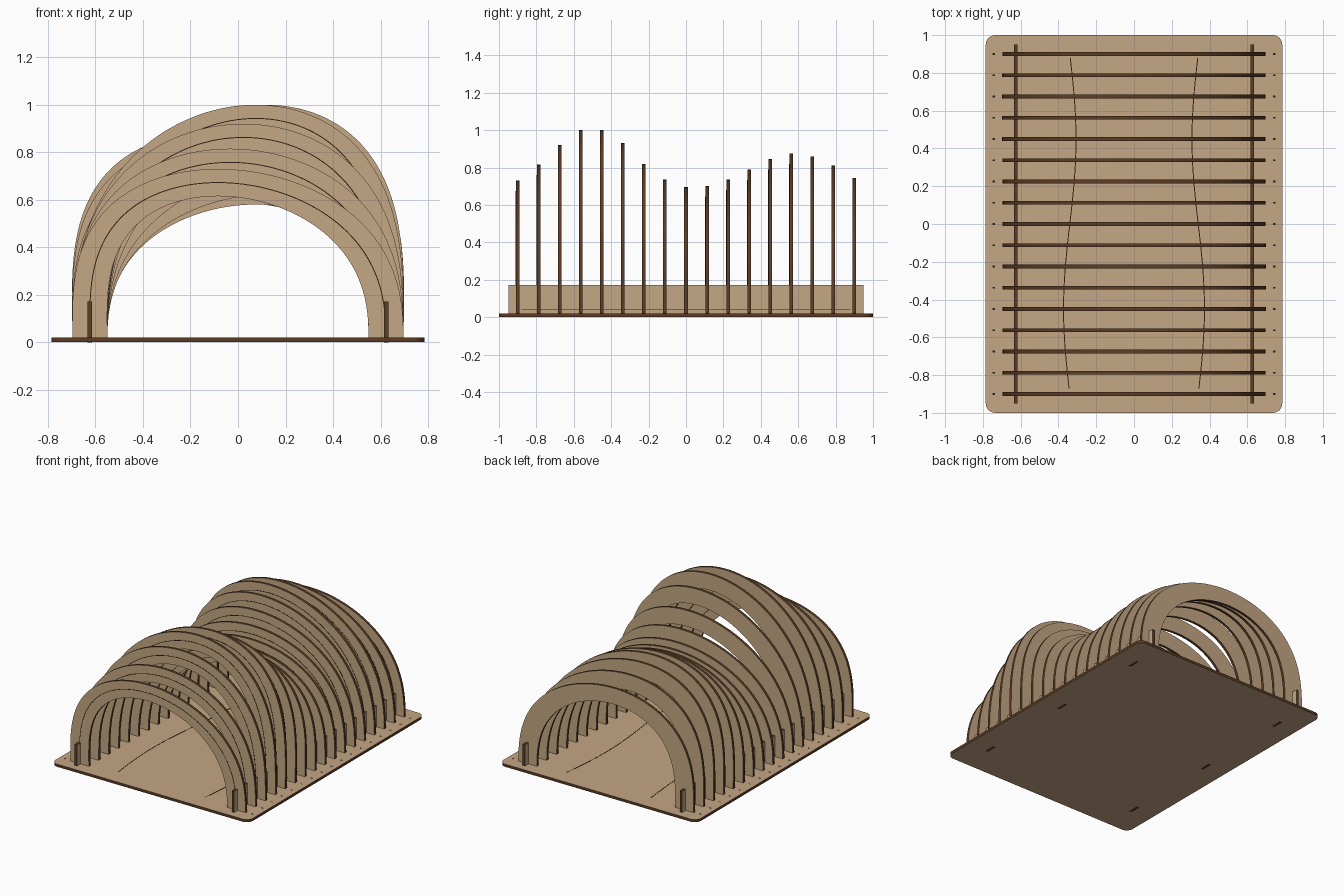
import bpy, bmesh, math

if "Cube" in bpy.data.objects:
    bpy.data.objects.remove(bpy.data.objects["Cube"])


def material(name, rgb):
    m = bpy.data.materials.new(name)
    m.diffuse_color = (*rgb, 1)
    m.use_nodes = True
    m.node_tree.nodes["Principled BSDF"].inputs["Base Color"].default_value = m.diffuse_color
    return m


WOOD = material("plywood_face", (0.55, 0.385, 0.227))
EDGE = material("burnt_edge", (0.105, 0.045, 0.018))
MARK = material("engraving", (0.03, 0.014, 0.007))

T = 0.019        # sheet thickness
FLOOR = 0.02     # top of the base plate
STEPS = 72


def finish(bm, name, mats, smooth=False):
    bmesh.ops.recalc_face_normals(bm, faces=bm.faces)
    me = bpy.data.meshes.new(name)
    ob = bpy.data.objects.new(name, me)
    bpy.context.collection.objects.link(ob)
    for m in mats:
        me.materials.append(m)
    # sheet faces keep slot 0, cut edges use slot 1
    if len(mats) > 1:
        axis = ob_axis[name.split(".")[0]]
        bm.normal_update()
        for f in bm.faces:
            f.material_index = 0 if abs(f.normal[axis]) > 0.9 else 1
    bm.to_mesh(me)
    bm.free()
    if smooth:
        bpy.ops.object.select_all(action='DESELECT')
        ob.select_set(True)
        bpy.context.view_layer.objects.active = ob
        bpy.ops.object.shade_smooth_by_angle(angle=math.radians(35))
    return ob


ob_axis = {"base_plate": 2, "rib": 1, "side_rail": 0}


def add_box(bm, lo, hi):
    v = [bm.verts.new((x, y, z)) for x in (lo[0], hi[0])
         for y in (lo[1], hi[1]) for z in (lo[2], hi[2])]
    for q in ((0, 1, 3, 2), (4, 6, 7, 5), (0, 4, 5, 1),
              (2, 3, 7, 6), (0, 2, 6, 4), (1, 5, 7, 3)):
        bm.faces.new([v[i] for i in q])


def add_band(bm, a, b, offset):
    """Closed solid between two matching paths, thickened by an offset vector."""
    def row(p, d):
        return [bm.verts.new([c + k * d for c, k in zip(q, offset)]) for q in p]
    rows = [row(a, 0), row(b, 0), row(b, 1), row(a, 1)]
    for i in range(len(a) - 1):
        for j in range(4):
            r, s = rows[j], rows[(j + 1) % 4]
            bm.faces.new((r[i], r[i + 1], s[i + 1], s[i]))
    bm.faces.new([r[0] for r in rows])
    bm.faces.new([r[-1] for r in reversed(rows)])


def arch(half, top, lean, y):
    """Leaning full arch from foot to foot."""
    pts = []
    for i in range(STEPS + 1):
        t = math.pi * i / STEPS
        s = max(math.sin(t), 0.0)
        pts.append((half * math.cos(t) + lean * s ** 1.4, y,
                    FLOOR + (top - FLOOR) * s ** 0.74))
    return pts


# base plate with rounded corners
bm = bmesh.new()
R, outline = 0.05, []
for cx, cy, a0 in ((1, 1, 0), (-1, 1, 90), (-1, -1, 180), (1, -1, 270)):
    for k in range(9):
        a = math.radians(a0 + k * 90 / 8)
        outline.append(bm.verts.new((cx * (0.785 - R) + R * math.cos(a),
                                     cy * (1 - R) + R * math.sin(a), 0.001)))
face = bm.faces.new(outline)
top = bmesh.ops.extrude_face_region(bm, geom=[face])
bmesh.ops.translate(bm, vec=(0, 0, FLOOR - 0.001),
                    verts=[g for g in top["geom"] if isinstance(g, bmesh.types.BMVert)])
finish(bm, "base_plate", [WOOD, EDGE])

# ribs with the engraved centre line on each front face
heights = [0.73, 0.815, 0.92, 1.0, 1.0, 0.93, 0.82, 0.735, 0.695,
           0.70, 0.735, 0.79, 0.845, 0.875, 0.86, 0.81, 0.745]
lines = bmesh.new()
ticks = bmesh.new()
for i, h in enumerate(heights):
    y = -0.9 + 0.1125 * i
    lean = 0.14 * math.sin(2 * math.pi * (y + 0.72) / 1.75)
    bm = bmesh.new()
    add_band(bm, arch(0.697, h, lean, y - T / 2),
             arch(0.55, h - 0.115, lean, y - T / 2), (0, T, 0))
    finish(bm, "rib.%02d" % (i + 1), [WOOD, EDGE], smooth=True)
    yl = y - T / 2 - 0.001
    add_band(lines, arch(0.6255, h - 0.0555, lean, yl),
             arch(0.6215, h - 0.0595, lean, yl), (0, 0.0015, 0))
    # position ticks beside each rib
    for sx in (-1, 1):
        add_box(ticks, (sx * 0.742 - 0.007, y - 0.004, FLOOR - 0.002),
                (sx * 0.742 + 0.007, y + 0.004, FLOOR + 0.001))
finish(lines, "rib_centre_lines", [MARK])
finish(ticks, "position_ticks", [MARK])

# side rails, their tabs through the base, and rail engraving
tabs = bmesh.new()
marks = bmesh.new()
for sx, side in ((-1, "left"), (1, "right")):
    x = sx * 0.625
    bm = bmesh.new()
    add_box(bm, (x - T / 2, -0.95, FLOOR), (x + T / 2, 0.95, 0.172))
    finish(bm, "side_rail." + side, [WOOD, EDGE])
    for y in (-0.74, 0, 0.74):
        add_box(tabs, (x - T / 2, y - 0.04, 0), (x + T / 2, y + 0.04, 0.012))
    xo = x + sx * T / 2
    add_box(marks, (xo - 0.001, -0.88, 0.038), (xo + 0.001, 0.88, 0.042))
finish(tabs, "rail_tabs", [EDGE])
finish(marks, "rail_lines", [MARK])

# curved walking path lines engraved on the floor
path = bmesh.new()
for sx in (-1, 1):
    edge = []
    for w in (-0.0025, 0.0025):
        edge.append([(sx * (0.34 - 0.033 * math.sin(2 * math.pi * y / 1.8)) + w, y, FLOOR - 0.001)
                     for y in (-0.87 + 1.75 * k / 40 for k in range(41))])
    add_band(path, edge[0], edge[1], (0, 0, 0.002))
finish(path, "floor_path_lines", [MARK])
